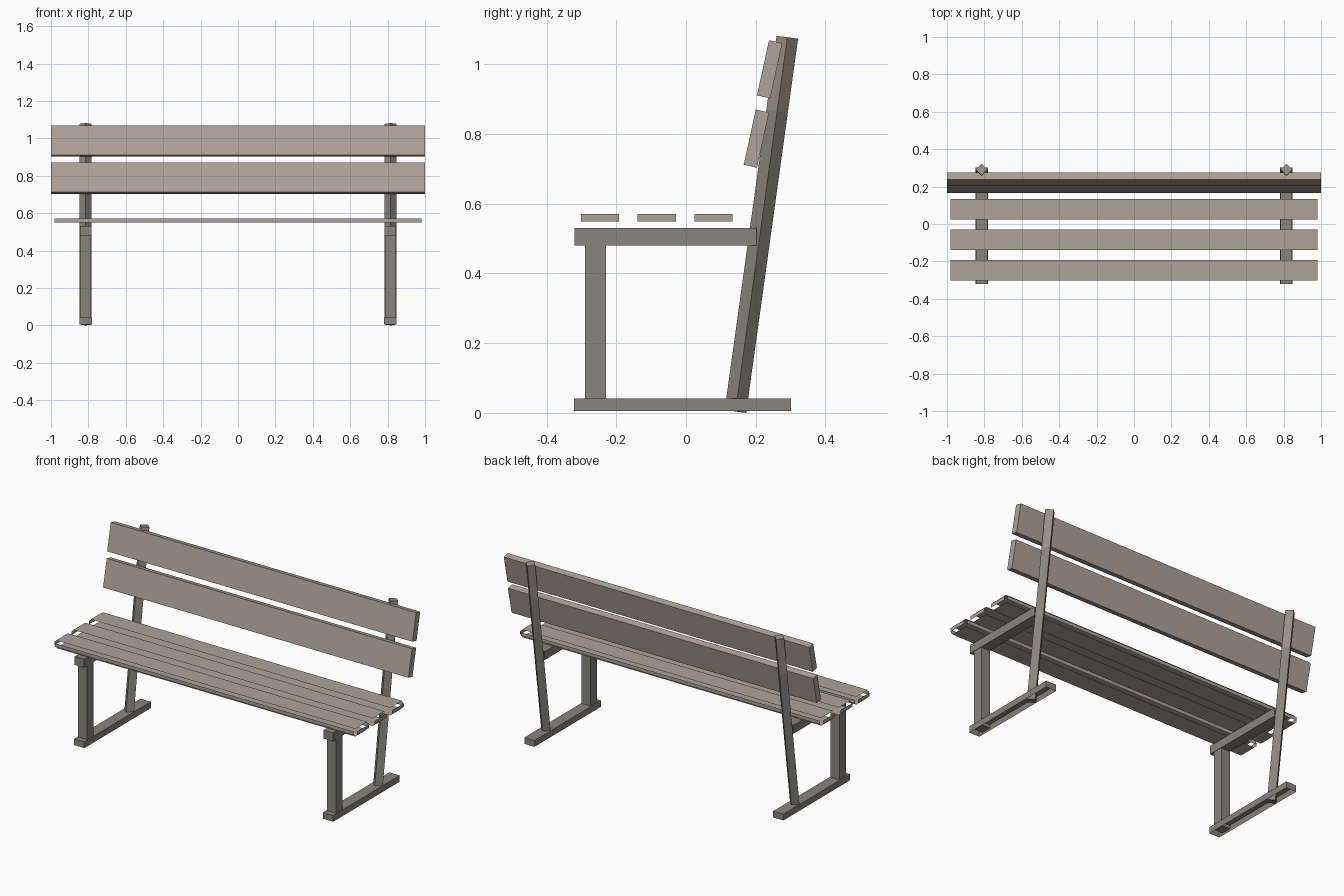
import bpy, bmesh, math
from mathutils import Matrix, Vector

cube = bpy.data.objects.get("Cube")
if cube:
    bpy.data.objects.remove(cube, do_unlink=True)


def material(name, rgb):
    m = bpy.data.materials.new(name)
    m.use_nodes = True
    m.diffuse_color = (*rgb, 1)
    m.node_tree.nodes["Principled BSDF"].inputs["Base Color"].default_value = (*rgb, 1)
    return m


WOOD = material("weathered wood", (0.42, 0.36, 0.31))
METAL = material("grey metal", (0.25, 0.235, 0.205))
BROWN = material("brownish metal", (0.33, 0.28, 0.24))


def finish(name, bm, *mats):
    mesh = bpy.data.meshes.new(name)
    bm.to_mesh(mesh)
    bm.free()
    for m in mats:
        mesh.materials.append(m)
    ob = bpy.data.objects.new(name, mesh)
    bpy.context.collection.objects.link(ob)
    return ob


def box(size, centre, tilt=0, turn=0):
    bm = bmesh.new()
    bmesh.ops.create_cube(bm, size=1)
    bm.transform(Matrix.Translation(centre) @ Matrix.Rotation(tilt, 4, "X")
                 @ Matrix.Rotation(turn, 4, "Z") @ Matrix.Diagonal((*size, 1)))
    return bm


def face_toward(bm, direction):
    bm.normal_update()
    return max(bm.faces, key=lambda f: f.normal.dot(Vector(direction)))


# Backrest boards, leaning back
for name, y, z in (("lower_back_board", 0.202, 0.787), ("upper_back_board", 0.240, 0.986)):
    finish(name, box((2, 0.039, 0.162), (0, y, z), -math.radians(12.3)), WOOD)


# Seat slats: separate face panels with open chamfered edges
GAP = 0.012


def slat(name, y, sides):
    size = Vector((1.96, 0.11, 0.021))
    bm = box(size, (0, y, 0.56))
    bmesh.ops.split_edges(bm, edges=bm.edges)
    bm.normal_update()
    for f in list(bm.faces):
        n = f.normal.copy()
        if abs(n.y) > 0.5 and round(n.y) not in sides:
            bm.faces.remove(f)
        else:
            bmesh.ops.translate(bm, verts=f.verts, vec=n * GAP)
    bmesh.ops.delete(bm, geom=[v for v in bm.verts if not v.link_faces], context="VERTS")
    finish(name, bm, WOOD)


slat("front_slat", -0.247, (-1, 1))
slat("middle_slat", -0.084, ())
slat("rear_slat", 0.079, (1,))

# Metal supports at both ends
for side, x in (("right", -0.815), ("left", 0.815)):
    finish(side + "_seat_arm", box((0.062, 0.522, 0.05), (x, -0.059, 0.505)), METAL)
    finish(side + "_front_leg", box((0.058, 0.06, 0.465), (x, -0.26, 0.2475)), METAL)

    # Foot rail, hollow underneath
    rail = box((0.067, 0.622, 0.037), (x, -0.01, 0.0235))
    under = face_toward(rail, (0, 0, -1))
    bmesh.ops.inset_region(rail, faces=[under], thickness=0.008)
    bmesh.ops.translate(rail, verts=under.verts, vec=(0, 0, 0.03))
    finish(side + "_foot_rail", rail, METAL)

    # Back post: square bar on its corner, browner at the top
    post = box((0.044, 0.044, 1.084), (x, 0.2163, 0.541), -math.radians(7.9), math.pi / 4)
    axis = Vector((0, math.sin(math.radians(7.9)), math.cos(math.radians(7.9))))
    bmesh.ops.bisect_plane(post, geom=post.verts[:] + post.edges[:] + post.faces[:],
                           plane_co=(x, 0.262, 0.865), plane_no=axis)
    for f in post.faces:
        f.material_index = int(f.calc_center_median().z > 0.865)
    finish(side + "_back_post", post, METAL, BROWN)
